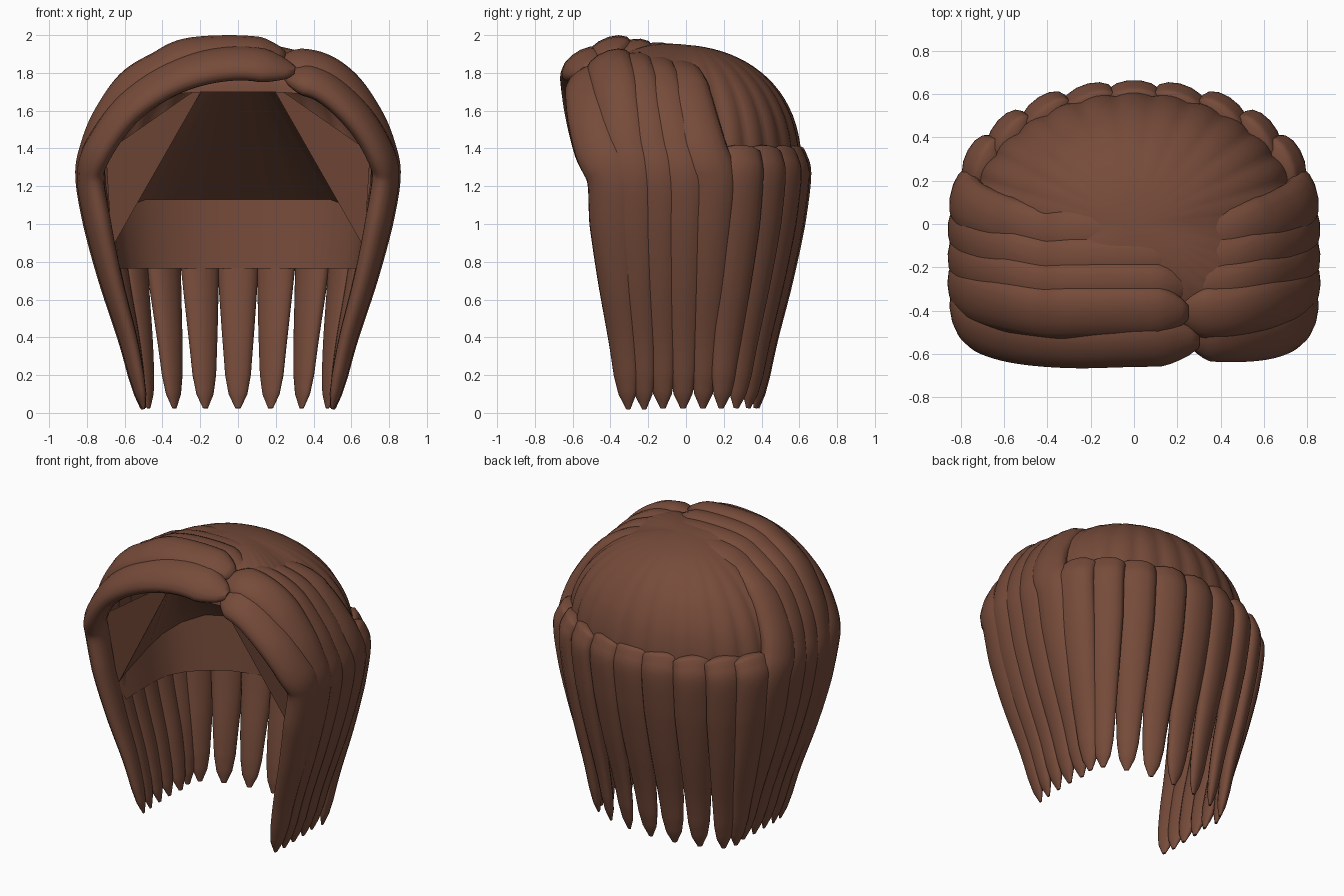
import bpy, bmesh, math
from mathutils import Vector

if "Cube" in bpy.data.objects:
    bpy.data.objects.remove(bpy.data.objects["Cube"])

brown = bpy.data.materials.new("brown_hair")
brown.use_nodes = True
brown.diffuse_color = (0.18, 0.07, 0.042, 1)
brown.node_tree.nodes["Principled BSDF"].inputs["Base Color"].default_value = brown.diffuse_color
brown.node_tree.nodes["Principled BSDF"].inputs["Roughness"].default_value = 0.7


def finish(name, bm, angle=60):
    bmesh.ops.recalc_face_normals(bm, faces=bm.faces)
    mesh = bpy.data.meshes.new(name)
    bm.to_mesh(mesh)
    bm.free()
    mesh.materials.append(brown)
    obj = bpy.data.objects.new(name, mesh)
    bpy.context.collection.objects.link(obj)
    bpy.ops.object.select_all(action='DESELECT')
    obj.select_set(True)
    bpy.context.view_layer.objects.active = obj
    bpy.ops.object.shade_smooth_by_angle(angle=math.radians(angle))


def table(z, rows):
    """Linear lookup in (z, value) rows sorted by falling z."""
    if z >= rows[0][0]:
        return rows[0][1]
    for (z0, v0), (z1, v1) in zip(rows, rows[1:]):
        if z >= z1:
            return v1 + (v0 - v1) * (z - z1) / (z0 - z1)
    return rows[-1][1]


def spline(points, steps=7):
    pts = [Vector(p) for p in points]
    pts = [2 * pts[0] - pts[1]] + pts + [2 * pts[-1] - pts[-2]]
    out = []
    for a, b, c, d in zip(pts, pts[1:], pts[2:], pts[3:]):
        for k in range(steps):
            t = k / steps
            out.append(0.5 * (2 * b + (c - a) * t + (2 * a - 5 * b + 4 * c - d) * t * t
                              + (3 * b - a - 3 * c + d) * t ** 3))
    return out + [pts[-2]]


HALF_WIDTH = [(1.3, .13), (1.0, .125), (.75, .108), (.45, .087), (.2, .068), (.1, .05), (.02, .012)]
SHRINK = [(1.25, 1), (1.0, .95), (.7, .86), (.4, .75), (.2, .69), (.02, .64)]
SIDES = 14


def strand(name, points):
    """Flattened lock swept along a path, its broad side facing outward."""
    path = spline(points)
    bm = bmesh.new()
    rings = []
    for i, p in enumerate(path):
        tangent = (path[min(i + 1, len(path) - 1)] - path[max(i - 1, 0)]).normalized()
        flare = 1 + 1.6 * abs(p.x) if p.y < 0 else 1
        out = Vector((p.x * flare, p.y, max(0, p.z - 1)))
        out = (out - tangent * out.dot(tangent)).normalized()
        across = tangent.cross(out)
        w = table(p.z, HALF_WIDTH) * min(1, math.sqrt((i + .3) / 4))
        rings.append([bm.verts.new(p + across * w * math.cos(a) + out * w * .54 * math.sin(a))
                      for a in (2 * math.pi * k / SIDES for k in range(SIDES))])
    for r, s in zip(rings, rings[1:]):
        for k in range(SIDES):
            j = (k + 1) % SIDES
            bm.faces.new((r[k], r[j], s[j], s[k]))
    bm.faces.new(rings[0])
    bm.faces.new(rings[-1])
    finish(name, bm)


# Horseshoe plan of the locks, from the middle of the back to the temple
PLAN = [(0, .595), (.215, .575), (.42, .515), (.59, .415), (.715, .29),
        (.775, .14), (.79, -.02), (.79, -.16), (.79, -.29), (.78, -.40)]


def hanging(i, x, y):
    """Lower part of a lock; back locks draw together less."""
    gather = .55 if i < 4 else .8 if i == 4 else 1
    pts = []
    for z, f in SHRINK:
        fy = f + (.1 * (1.25 - z) if y < 0 else 0)
        pts.append((x * (1 - (1 - f) * gather), y * fy, max(z, .01 if i > 7 else .025)))
    return pts


for i, (px, py) in enumerate(PLAN):
    for side, sign in (("left", 1), ("right", -1)):
        if i == 0 and sign < 0:
            continue
        if i < 5:
            # Back locks emerge below the crown
            top = [(px * .91, py * .91, 1.4), (px * .97, py * .97, 1.34)]
            name = "back_lock"
        elif i < 9:
            # Side locks fall from the parting
            ty = py * .84 - .165
            drop = .12 * (ty + .4)
            arc = [(.42, 1.83), (.58, 1.73), (.70, 1.56), (.765, 1.4)]
            top = [(.2, 1.85)] if sign > 0 else [(-.25, 1.89), (0, 1.915), (.27, 1.9)]
            top = [(x, ty, z - drop) for x, z in top]
            top += [(x, ty + (py - ty) * k / 4, z - drop * (1 - k / 4)) for k, (x, z) in enumerate(arc)]
            name = "side_lock"
        elif sign > 0:
            top = [(.25, -.51, 1.79), (.45, -.52, 1.73), (.63, -.505, 1.57), (.745, -.46, 1.39)]
            name = "fringe_lock"
        else:
            top = [(-.3, -.54, 1.81), (0, -.545, 1.85), (.3, -.55, 1.79),
                   (.56, -.525, 1.63), (.73, -.47, 1.41)]
            name = "fringe_lock"
        strand(f"{side}_{name}_{i}", [(x * sign, y, z) for x, y, z in top + hanging(i, px, py)])

# Crown: ribbed dome, fuller behind and cut higher at the front
bm = bmesh.new()
N, LEVELS = 168, 20
rings = []
for level in range(1, LEVELS + 1):
    s = math.sin(math.pi / 2 * level / LEVELS)
    ring = []
    for k in range(N):
        a = 2 * math.pi * k / N
        c, d = math.cos(a), math.sin(a)
        power = 1 if d >= 0 else .6
        full = 2 + .4 * max(0, d)
        rib = 1 + .025 * s * (abs(math.cos(14 * (a - math.pi / 2))) - .5)
        x = .77 * math.copysign(abs(c) ** power, c) * s * rib
        y = (.605 if d >= 0 else .5) * math.copysign(abs(d) ** power, d) * s * rib
        rim = 1.28 + .42 * max(0, -d)
        peak = 1.95 - .1 * y
        fall = 1 - max(0, 1 - s ** full) ** (1 / full)
        ring.append(bm.verts.new((x, y, peak - (peak - rim) * fall)))
    rings.append(ring)
for r, s in zip(rings, rings[1:]):
    for k in range(N):
        j = (k + 1) % N
        bm.faces.new((r[k], r[j], s[j], s[k]))
bm.faces.new(rings[0])
finish("crown", bm)

# Inner lining: a band inside the locks, falling towards the temples,
# and a tent rising from it to a short ridge under the fringe
bm = bmesh.new()
half = [(i, x, y) for i, (x, y) in enumerate(PLAN)]
line = [(i, -x, y) for i, x, y in half[:0:-1]] + half
rows = []
for i, x, y in line:
    z = 1.13 if i < 4 else 1.13 - .043 * (i - 3)
    low = .78 if i < 5 else .80
    inset = 1 - .125 / math.hypot(x, y)
    rows.append((bm.verts.new((x * low, y * low, .765)),
                 bm.verts.new((x * inset, y * inset, z)),
                 bm.verts.new((.17 * x / .79, -.47, 1.75))))
for a, b in zip(rows, rows[1:]):
    bm.faces.new((a[0], b[0], b[1], a[1]))
    bm.faces.new((a[1], b[1], b[2], a[2]))
for sign, row in ((-1, rows[0]), (1, rows[-1])):
    temple = bm.verts.new((sign * .70, -.43, 1.38))
    bm.faces.new((row[1], temple, row[2]))
finish("inner_lining", bm, 35)
